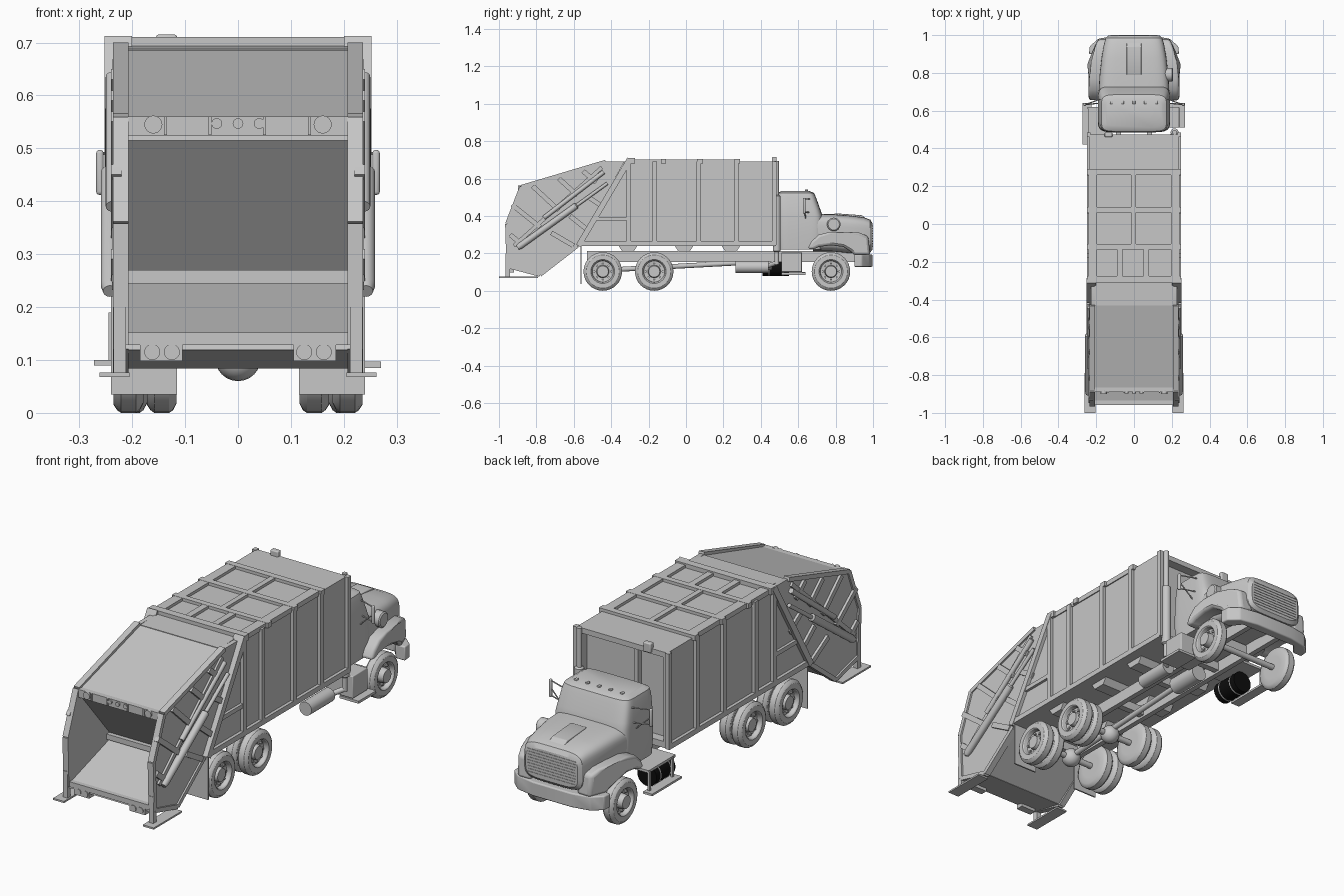
import bpy, bmesh, math
from mathutils import Vector

cube = bpy.data.objects.get("Cube")
if cube:
    bpy.data.objects.remove(cube, do_unlink=True)


def material(name, value):
    m = bpy.data.materials.new(name)
    m.use_nodes = True
    m.diffuse_color = (value, value, value, 1)
    m.node_tree.nodes["Principled BSDF"].inputs["Base Color"].default_value = m.diffuse_color
    return m


GREY = material("plain grey", 0.57)
BLACK = material("tank black", 0.004)
made = []


def mesh(name, verts, faces, mat=GREY, bevel=0):
    me = bpy.data.meshes.new(name)
    me.from_pydata([tuple(v) for v in verts], [], faces)
    bm = bmesh.new()
    bm.from_mesh(me)
    bmesh.ops.recalc_face_normals(bm, faces=bm.faces)
    bm.to_mesh(me)
    bm.free()
    me.materials.append(mat)
    ob = bpy.data.objects.new(name, me)
    bpy.context.collection.objects.link(ob)
    if bevel:
        mod = ob.modifiers.new("bevel", "BEVEL")
        mod.width, mod.segments, mod.limit_method = bevel, 3, "ANGLE"
    made.append(ob)
    return ob


def loft(name, rings, mat=GREY, bevel=0):
    """Skin a list of equal rings and cap both ends."""
    n = len(rings[0])
    faces = [(k * n + i, k * n + (i + 1) % n, (k + 1) * n + (i + 1) % n, (k + 1) * n + i)
             for k in range(len(rings) - 1) for i in range(n)]
    faces += [tuple(range(n)), tuple(range((len(rings) - 1) * n, len(rings) * n))]
    return mesh(name, [v for r in rings for v in r], faces, mat, bevel)


def prism(name, pts, x0, x1, bevel=0):
    """Extrude a (y, z) outline sideways."""
    return loft(name, [[(x, y, z) for y, z in pts] for x in (x0, x1)], bevel=bevel)


def box(name, x0, x1, y0, y1, z0, z1, bevel=0):
    return prism(name, [(y0, z0), (y1, z0), (y1, z1), (y0, z1)], x0, x1, bevel)


def beam(name, p, q, width, x0, x1):
    """Straight bar in a side plane between two (y, z) points."""
    p, q = Vector(p), Vector(q)
    d = (q - p).normalized() * width / 2
    n = Vector((-d.y, d.x))
    return prism(name, [p + n, q + n, q - n, p - n], x0, x1)


def tube(name, p, q, stations, mat=GREY, seg=24):
    """Turned part along p-q; stations are (fraction, radius)."""
    p, q = Vector(p), Vector(q)
    rot = (q - p).to_track_quat("Z", "Y")
    rings = [[p.lerp(q, t) + rot @ Vector((r * math.cos(a), r * math.sin(a), 0))
              for a in (2 * math.pi * i / seg for i in range(seg))] for t, r in stations]
    return loft(name, rings, mat)


def rod(name, p, q, r, mat=GREY, seg=20):
    return tube(name, p, q, [(0, r), (1, r)], mat, seg)


def rounded(cx, cy, a, b, power, n=40):
    """Points of a rounded rectangle."""
    out = []
    for i in range(n):
        c, s = math.cos(2 * math.pi * (i + .5) / n), math.sin(2 * math.pi * (i + .5) / n)
        out.append((cx + a * math.copysign(abs(c) ** (2 / power), c),
                    cy + b * math.copysign(abs(s) ** (2 / power), s)))
    return out


# Refuse body: solid shell with a shallow recess behind the cab
prism("body", [(.43, .24), (.43, .69), (-.31, .69), (-.57, .24)], -.235, .235)
box("body_front_roof", -.235, .235, .43, .475, .665, .69)
box("body_front_sill", -.235, .235, .43, .475, .24, .27)
box("body_front_post", -.07, -.05, .43, .455, .27, .665)
box("roof_lamp", -.155, -.115, .46, .485, .67, .715, .005)
for y, w in ((.275, .015), (.075, .015), (-.12, .014), (-.292, .018)):
    box("roof_rib", -.25, .25, y - w, y + w, .68, .71 if y < -.2 else .704)
box("roof_spine", -.015, .01, -.12, .275, .68, .703)
for x in (-.075, .065):
    box("roof_divider", x - .015, x + .015, -.29, -.12, .68, .703)

for s in (1, -1):
    box("body_front_wall", s * .215, s * .235, .43, .475, .24, .69)
    box("roof_edge_rail", s * .195, s * .24, -.29, .275, .68, .703)
    box("body_lower_rail", s * .23, s * .25, -.56, .48, .24, .265)
    for y in (.472, .268, .067, -.168, -.305):
        box("body_side_rib", s * .23, s * .25, y - .012, y + .012, .245, .692)
    beam("body_rear_post", (-.30, .705), (-.575, .24), .03, s * .2, s * .252)
    beam("body_rear_brace", (-.48, .385), (-.31, .385), .02, s * .23, s * .248)
    # Body mounts
    for y in (-.31, -.01, .24):
        prism("body_mount", [(y - .05, .24), (y + .05, .24), (y + .03, .21), (y - .03, .21)],
              s * .06, s * .2)

    # Tailgate side, its frame ribs and lifting rams
    edge = [(-.33, .69), (-.43, .69), (-.88, .556), (-.957, .358),
            (-.95, .13), (-.78, .085), (-.58, .24)]
    prism("tailgate_side", edge, s * .207, s * .228)
    for p, q in zip(edge[1:], edge[2:]):
        beam("tailgate_edge", p, q, .02, s * .207, s * .236)
    for p, q in (((-.93, .46), (-.78, .34)), ((-.82, .56), (-.68, .43)),
                 ((-.68, .60), (-.58, .51)), ((-.55, .64), (-.48, .58)),
                 ((-.72, .31), (-.60, .24)), ((-.62, .40), (-.52, .32)),
                 ((-.52, .50), (-.43, .44)), ((-.94, .30), (-.88, .25))):
        beam("tailgate_rib", p, q, .025, s * .22, s * .24)
    beam("tailgate_long_rib", (-.92, .24), (-.45, .66), .02, s * .22, s * .238)
    tube("lift_ram", (s * .242, -.90, .23), (s * .242, -.42, .575),
         [(0, .013), (.03, .017), (.65, .017), (.66, .009), (1, .009)])
    rod("packer_ram", (s * .238, -.76, .39), (s * .238, -.44, .635), .012)

    # Stabiliser feet and mud flaps
    box("foot_leg", s * .212, s * .235, -.965, -.94, .07, .2)
    box("foot_pad", s * .205, s * .262, -1, -.79, .068, .076)
    box("mud_flap", s * .115, s * .24, -.565, -.558, .035, .24)

    # Rear lamps
    box("lamp_box", s * .105, s * .185, -.955, -.92, .098, .132)
    for x in (.125, .162):
        rod("tail_lamp", (s * x, -.95, .115), (s * x, -.959, .115), .015)
    rod("upper_lamp", (s * .16, -.88, .545), (s * .16, -.899, .545), .017)

# Tailgate shell: roof, lamp bar, packing panel and hopper floor
beam("tailgate_roof", (-.31, .685), (-.43, .68), .016, -.208, .208)
beam("tailgate_roof_slope", (-.42, .68), (-.885, .546), .016, -.208, .208)
box("lamp_bar", -.208, .208, -.89, -.86, .523, .56)
for x in (-.04, 0, .04):
    rod("marker_lamp", (x, -.88, .547), (x, -.897, .547), .01)
for x in (-.137, -.053, .05, .135):
    box("lamp_bar_bracket", x - .003, x + .003, -.896, -.88, .525, .56)
beam("packing_panel", (-.86, .52), (-.64, .26), .016, -.208, .208)
box("packing_blade", -.208, .208, -.68, -.62, .245, .27)
beam("hopper_floor", (-.95, .14), (-.60, .25), .012, -.208, .208)
beam("hopper_underside", (-.95, .125), (-.78, .09), .012, -.208, .208)
beam("hopper_front", (-.785, .09), (-.57, .245), .012, -.208, .208)
box("hopper_sill", -.208, .208, -.957, -.935, .128, .152)

# Chassis
for s in (1, -1):
    box("frame_rail", s * .07, s * .095, -.53, .93, .155, .212)
for y in (-.5, -.3, -.03, .25, .5, .7):
    box("cross_member", -.075, .075, y - .015, y + .015, .165, .205)
rod("gearbox", (.0, .30, .15), (.0, .46, .15), .04)
rod("drive_shaft", (0, -.44, .11), (0, .3, .15), .013)


def wheel(name, x, y, s, hub):
    """Turned tyre with a dished rim; hub is how far the hub stands out."""
    r = .103
    stations = [(0, .055), (0, .085), (.12, .098), (.25, r), (.75, r), (.88, .098),
                (1, .088), (1, .064), (.93, .060), (.6, .056), (.55, .034), (hub, .03), (hub, .012)]
    a, b = Vector((s * (x - .028), y, r)), Vector((s * (x + .028), y, r))
    tube(name, a, b, stations, seg=32)
    for i in range(8):
        t = math.pi * i / 4
        c = a.lerp(b, .55) + Vector((0, .045 * math.cos(t), .045 * math.sin(t)))
        rod("wheel_nut", c, c + Vector((s * .01, 0, 0)), .006, seg=8)


for s in (1, -1):
    for y in (-.445, -.17):
        wheel("rear_inner_wheel", .144, y, s, .6)
        wheel("rear_outer_wheel", .207, y, s, .85)
    wheel("front_wheel", .2, .775, s, 1.1)
for y in (-.445, -.17, .775):
    rod("axle", (-.19, y, .103), (.19, y, .103), .014)
for y in (-.445, -.17):
    t = [math.pi * i / 12 for i in range(1, 12)]
    tube("differential", (0, y - .043, .103), (0, y + .043, .103),
         [((1 - math.cos(a)) / 2, .043 * math.sin(a)) for a in t])

# Cab, stacked upward
cab = [(.22, .49, .73, .188), (.30, .485, .735, .192), (.40, .485, .73, .19),
       (.43, .485, .72, .187), (.50, .485, .695, .178), (.522, .49, .685, .172), (.534, .51, .66, .15)]
loft("cab", [[(x, y, z) for x, y in rounded(0, (y0 + y1) / 2, w, (y1 - y0) / 2, 7)]
             for z, y0, y1, w in cab])
for x in (-.12, -.06, 0, .06, .12):
    box("roof_marker", x - .007, x + .007, .635, .652, .528, .541, .003)

# Hood, running forward
hood = [(.68, .188, .21, .412), (.78, .183, .21, .41), (.88, .172, .20, .402),
        (.95, .16, .20, .393), (.985, .15, .205, .38), (.998, .135, .22, .36)]
loft("hood", [[(x, y, z) for x, z in rounded(0, (z0 + z1) / 2, w, (z1 - z0) / 2, 5)]
              for y, w, z0, z1 in hood])
prism("hood_bulge", [(.77, .40), (.80, .414), (.94, .404), (.965, .385)], -.04, .04, .004)
for i in range(9):
    z = .235 + i * .0135
    box("grille_bar", -.125, .125, .985, 1, z, z + .006)

# Fenders narrowing toward the nose, and a wrapped bumper
for s in (1, -1):
    fender = prism("fender", [(.65, .225), (.67, .265), (.71, .30), (.77, .315), (.86, .315),
                              (.93, .31), (.975, .29), (.985, .19), (.90, .19), (.88, .21),
                              (.84, .235), (.775, .243), (.71, .235), (.68, .22)],
                   s * .12, s * .24, .014)
    for v in fender.data.vertices:
        if abs(v.co.x) > .2 and v.co.y > .85:
            v.co.x = s * (.24 - .05 * (v.co.y - .85) / .13)
plan = [(-.238, .90), (-.235, .94), (-.19, .98), (-.1, .997), (.1, .997), (.19, .98),
        (.235, .94), (.238, .90), (.19, .90), (.15, .95), (-.15, .95), (-.19, .90)]
loft("bumper", [[(x, y, z) for x, y in plan] for z in (.128, .195)], bevel=.006)

# Mirrors on braced arms
for s in (1, -1):
    box("mirror", s * .254, s * .268, .625, .64, .412, .497, .006)
    for z in (.42, .49):
        rod("mirror_arm", (s * .18, .66, z), (s * .26, .632, z), .003, seg=8)
    rod("mirror_brace", (s * .18, .64, .38), (s * .26, .632, .455), .003, seg=8)

# Air cleaner, exhaust stack and muffler
tube("air_cleaner", (.16, .79, .355), (.207, .79, .355), [(0, .036), (.9, .036), (1, .03)])
tube("exhaust_stack", (.215, .485, .14), (.215, .485, .695),
     [(0, .012), (.12, .012), (.13, .021), (.66, .021), (.67, .012), (1, .012)])
rod("exhaust_elbow", (.17, .43, .13), (.215, .485, .15), .012)
rod("muffler", (.165, .265, .127), (.165, .44, .127), .032)

# Steps and the banded fuel tank
box("battery_box", .1, .24, .51, .62, .1, .205, .004)
box("right_step", .17, .27, .51, .64, .085, .097)
box("left_lower_step", -.272, -.225, .42, .64, .09, .1)
box("left_upper_step", -.24, -.12, .42, .62, .182, .194)
for y in (.44, .61):
    box("step_hanger", -.245, -.235, y, y + .01, .095, .19)
rod("fuel_tank", (-.182, .41, .13), (-.182, .55, .13), .05, BLACK, 32)
for y in (.44, .515):
    rod("tank_band", (-.182, y, .13), (-.182, y + .006, .13), .0515, GREY, 32)

bpy.ops.object.select_all(action="DESELECT")
for ob in made:
    ob.select_set(True)
bpy.context.view_layer.objects.active = made[0]
bpy.ops.object.shade_smooth_by_angle(angle=math.radians(32))
